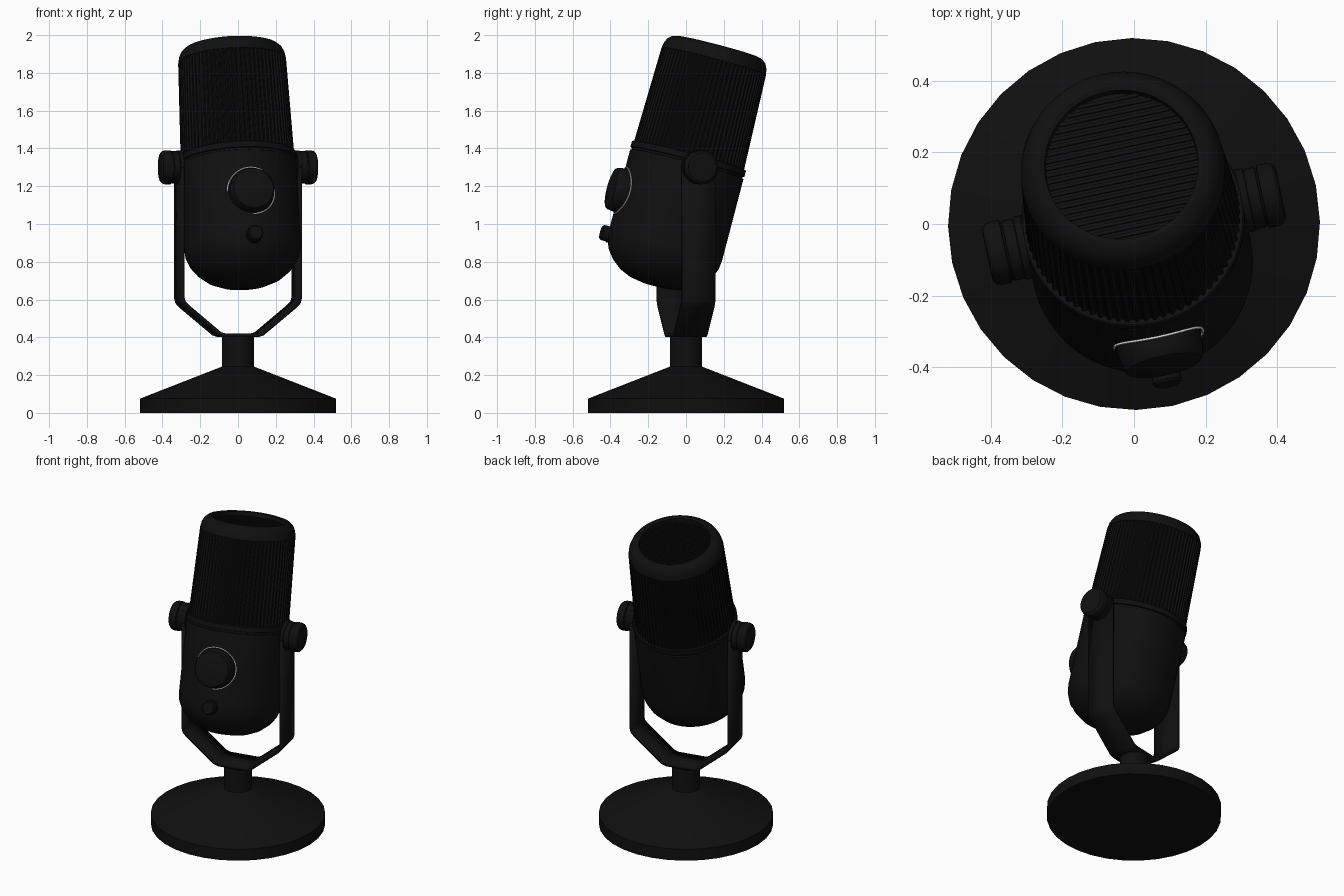
import bpy, bmesh
from math import sin, cos, pi, radians, sqrt
from mathutils import Matrix

cube = bpy.data.objects.get("Cube")
if cube:
    bpy.data.objects.remove(cube, do_unlink=True)


def material(name, color):
    m = bpy.data.materials.new(name)
    m.use_nodes = True
    m.diffuse_color = (*color, 1)
    bsdf = m.node_tree.nodes["Principled BSDF"]
    bsdf.inputs["Base Color"].default_value = (*color, 1)
    bsdf.inputs["Roughness"].default_value = 0.6
    return m


BLACK = material("matte black", (0.005, 0.005, 0.005))
WHITE = material("light white", (0.85, 0.85, 0.85))

# Frames: the whole model is turned a little, the microphone also leans back
PIVOT = 1.3
BODY_R = 0.31
YAW = Matrix.Rotation(radians(12), 4, 'Z')
TILT = Matrix.Translation((0, 0, PIVOT)) @ YAW @ Matrix.Rotation(radians(-15), 4, 'X')


def finish(name, bm, matrix, mat, thickness=0):
    bmesh.ops.remove_doubles(bm, verts=bm.verts, dist=1e-5)
    bmesh.ops.recalc_face_normals(bm, faces=bm.faces)
    bm.transform(matrix)
    mesh = bpy.data.meshes.new(name)
    bm.to_mesh(mesh)
    bm.free()
    mesh.materials.append(mat)
    ob = bpy.data.objects.new(name, mesh)
    bpy.context.collection.objects.link(ob)
    bpy.ops.object.select_all(action='DESELECT')
    ob.select_set(True)
    bpy.context.view_layer.objects.active = ob
    bpy.ops.object.shade_smooth_by_angle(angle=radians(32))
    if thickness:
        mod = ob.modifiers.new("thickness", 'SOLIDIFY')
        mod.thickness = thickness
        mod.offset = 0
    return ob


def bridge(bm, a, b, closed):
    n = len(a)
    for i in range(n if closed else n - 1):
        j = (i + 1) % n
        bm.faces.new((a[i], a[j], b[j], b[i]))


def lathe(name, profile, matrix, segs=48, mat=BLACK, inset=None):
    """Turn (radius, height) points about z; inset(i, z) cuts into the radius."""
    bm = bmesh.new()
    rings = []
    for r, z in profile:
        ring = []
        for i in range(segs):
            a = 2 * pi * i / segs
            q = r - (inset(i, z) if inset else 0)
            ring.append(bm.verts.new((q * cos(a), q * sin(a), z)))
        rings.append(ring)
    for a, b in zip(rings, rings[1:]):
        bridge(bm, a, b, True)
    return finish(name, bm, matrix, mat)


# Base with stem
lathe("base", [(0, 0), (0.52, 0), (0.52, 0.075), (0.085, 0.245),
               (0.085, 0.405), (0, 0.405)], YAW, 32)

# Bent strap yoke
half = [(0.318, PIVOT), (0.318, 0.61), (0.311, 0.585), (0.29, 0.563),
        (0.115, 0.419), (0.09, 0.411)]
path = half + [(-x, z) for x, z in reversed(half)]
bm = bmesh.new()
edges = [[bm.verts.new((x, y, z)) for x, z in path] for y in (-0.09, 0.09)]
bridge(bm, edges[0], edges[1], False)
finish("yoke", bm, YAW, BLACK, 0.02)

# Rounded yoke ends and side knobs
for side, sign in (("left", 1), ("right", -1)):
    out = Matrix.Translation((0, 0, PIVOT)) @ YAW @ Matrix.Rotation(sign * pi / 2, 4, 'Y')
    lathe(side + "_yoke_end", [(0, 0.29), (0.05, 0.29), (0.05, 0.308), (0.09, 0.308),
                               (0.09, 0.328), (0, 0.328)], out)
    lathe(side + "_knob", [(0, 0.325), (0.082, 0.325), (0.086, 0.33), (0.086, 0.36),
                           (0.083, 0.362), (0.083, 0.366), (0.09, 0.368), (0.09, 0.395),
                           (0.086, 0.409), (0.076, 0.418), (0.06, 0.42), (0, 0.42)], out)

# Lower body with rounded bottom and collar
lathe("body", [(0, -0.65), (0.07, -0.648), (0.14, -0.636), (0.2, -0.61), (0.25, -0.57),
               (0.285, -0.525), (0.304, -0.48), (BODY_R, -0.43), (BODY_R, 0.015),
               (0.303, 0.018), (0.303, 0.028), (0.312, 0.031), (0.312, 0.06),
               (0.308, 0.064), (0.27, 0.064)], TILT, 64)

# Ribbed grille with a sunken top
RIBS = 72


def groove(i, z):
    return 0.008 if i % 4 > 1 and z < 0.581 else 0


lathe("grille", [(0.301, 0.06), (0.286, 0.58), (0.2855, 0.582), (0.28, 0.612),
                 (0.268, 0.637), (0.248, 0.654), (0.228, 0.66), (0.215, 0.656),
                 (0.213, 0.625), (0, 0.625)], TILT, RIBS * 4, inset=groove)

# Slats across the sunken top
bm = bmesh.new()
SLATS = 21
for k in range(SLATS):
    y = (k - (SLATS - 1) / 2) * 0.0195
    length = 2 * sqrt(0.213 ** 2 - y * y)
    place = Matrix.Translation((0, y, 0.628)) @ Matrix.Diagonal((length, 0.01, 0.012, 1))
    bmesh.ops.create_cube(bm, size=1, matrix=place)
finish("top_slats", bm, TILT, BLACK)


# Front controls
def front(z):
    return TILT @ Matrix.Translation((0, 0, z)) @ Matrix.Rotation(pi / 2, 4, 'X')


DIAL_Z = -0.21
lathe("dial", [(0, 0.26), (0.119, 0.26), (0.119, 0.315), (0.114, 0.35), (0.107, 0.362),
               (0.096, 0.366), (0, 0.363)], front(DIAL_Z))
lathe("button", [(0, 0.26), (0.045, 0.26), (0.045, 0.315), (0.041, 0.318), (0.041, 0.347),
                 (0.035, 0.354), (0, 0.355)], front(-0.45), 32)

# Light arc lying on the curved body around the dial
bm = bmesh.new()
arcs = []
for r in (0.1245, 0.1295):
    arc = []
    for i in range(65):
        a = radians(-90 + 268 * i / 64)
        x = r * cos(a)
        arc.append(bm.verts.new((x, -sqrt(BODY_R ** 2 - x * x) - 0.002, DIAL_Z + r * sin(a))))
    arcs.append(arc)
bridge(bm, arcs[0], arcs[1], False)
finish("light_arc", bm, TILT, WHITE, 0.006)
